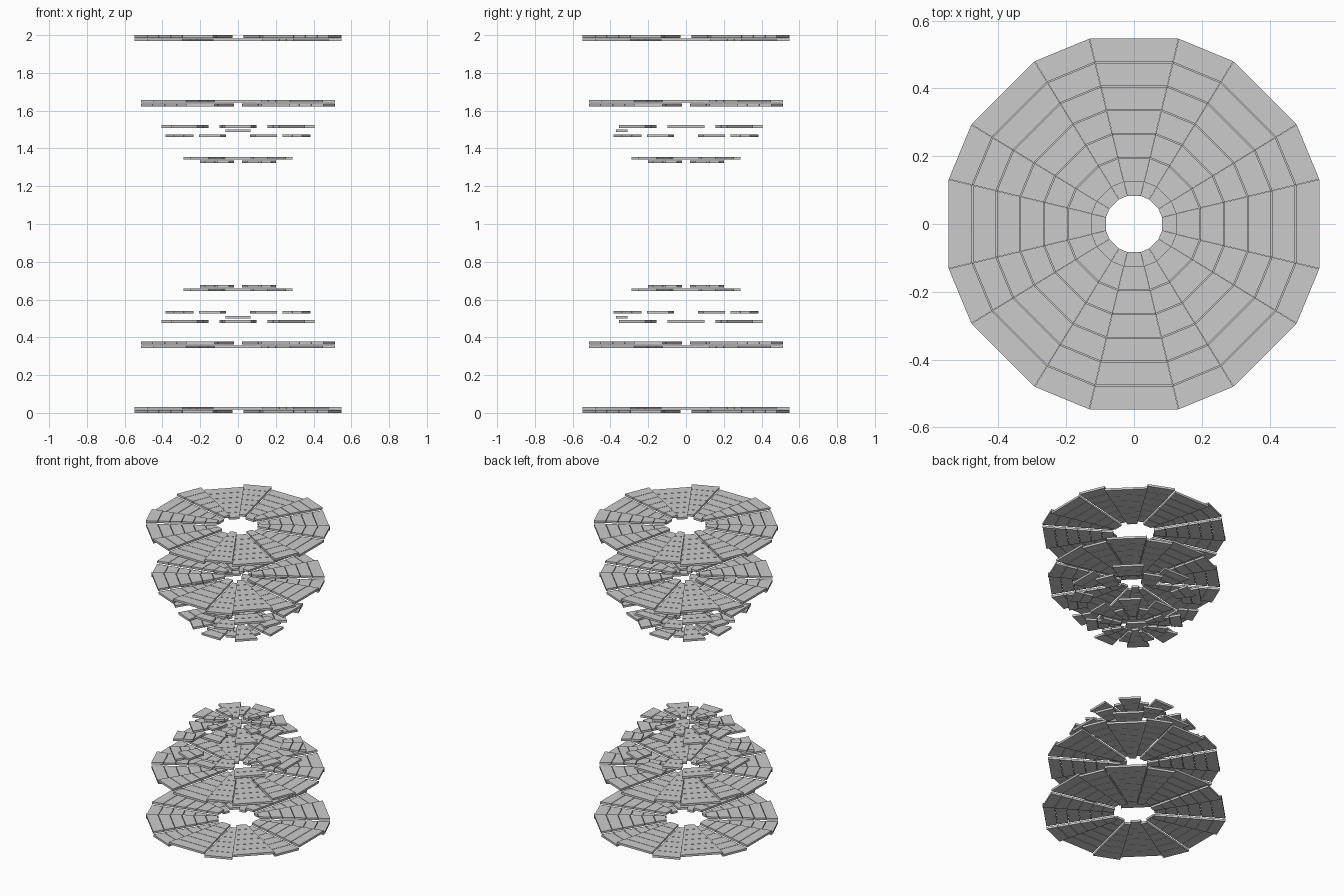
import bpy, bmesh
from math import radians, cos, sin

if "Cube" in bpy.data.objects:
    bpy.data.objects.remove(bpy.data.objects["Cube"])

THICK = 0.014
WIDE, NARROW = 13.5, 8.9          # half angles of the two panel kinds
GAP = 0.0015                      # seam between neighbouring tiles


def add_tile(bm, r0, r1, ang, half, z):
    """Flat trapezoid tile between two corner radii."""
    lo, hi = [], []
    for r, s in ((r0, -1), (r1, -1), (r1, 1), (r0, 1)):
        a = radians(ang + s * half)
        x, y = r * cos(a), r * sin(a)
        lo.append(bm.verts.new((x, y, z - THICK / 2)))
        hi.append(bm.verts.new((x, y, z + THICK / 2)))
    bm.faces.new(lo[::-1])
    bm.faces.new(hi)
    for i in range(4):
        j = (i + 1) % 4
        bm.faces.new((lo[i], lo[j], hi[j], hi[i]))


def finish(bm, name):
    bmesh.ops.recalc_face_normals(bm, faces=bm.faces)
    me = bpy.data.meshes.new(name)
    bm.to_mesh(me)
    bm.free()
    bpy.context.collection.objects.link(bpy.data.objects.new(name, me))


def ring(name, z, r0, r1, rows, wide, skip=()):
    """Eight wedges, each split radially into rows of tiles."""
    bm = bmesh.new()
    half, start = (WIDE, 0) if wide else (NARROW, 22.5)
    step = (r1 - r0) / rows
    for k in range(8):
        if k in skip:
            continue
        for i in range(rows):
            a = r0 + i * step + (GAP if i else 0)
            b = r0 + (i + 1) * step - (GAP if i < rows - 1 else 0)
            add_tile(bm, a, b, start + 45 * k, half, z)
    finish(bm, name)


# name, height, inner and outer corner radius, rows, wide?, skipped wedges
RINGS = [
    ("outer_disc_narrow", 1.993, 0.128, 0.5625, 6, False, ()),
    ("outer_disc_wide", 1.975, 0.128, 0.5625, 6, True, ()),
    ("second_disc_wide", 1.649, 0.085, 0.529, 6, True, ()),
    ("second_disc_narrow", 1.630, 0.085, 0.529, 6, False, ()),
    ("middle_ring_wide", 1.516, 0.297, 0.417, 2, True, (6,)),
    ("middle_ring_narrow", 1.468, 0.275, 0.396, 2, False, ()),
    ("inner_disc_wide", 1.348, 0.085, 0.298, 3, True, ()),
    ("inner_disc_narrow", 1.330, 0.085, 0.206, 2, False, ()),
]

# Both ends, mirrored about z = 1
for end, f in (("upper", lambda z: z), ("lower", lambda z: 2 - z)):
    for name, z, r0, r1, rows, wide, skip in RINGS:
        ring(f"{end}_{name}", f(z), r0, r1, rows, wide, skip)
    # single displaced tile at the front
    bm = bmesh.new()
    add_tile(bm, 0.314, 0.376, -90, 10, f(1.493))
    finish(bm, f"{end}_front_tile")
